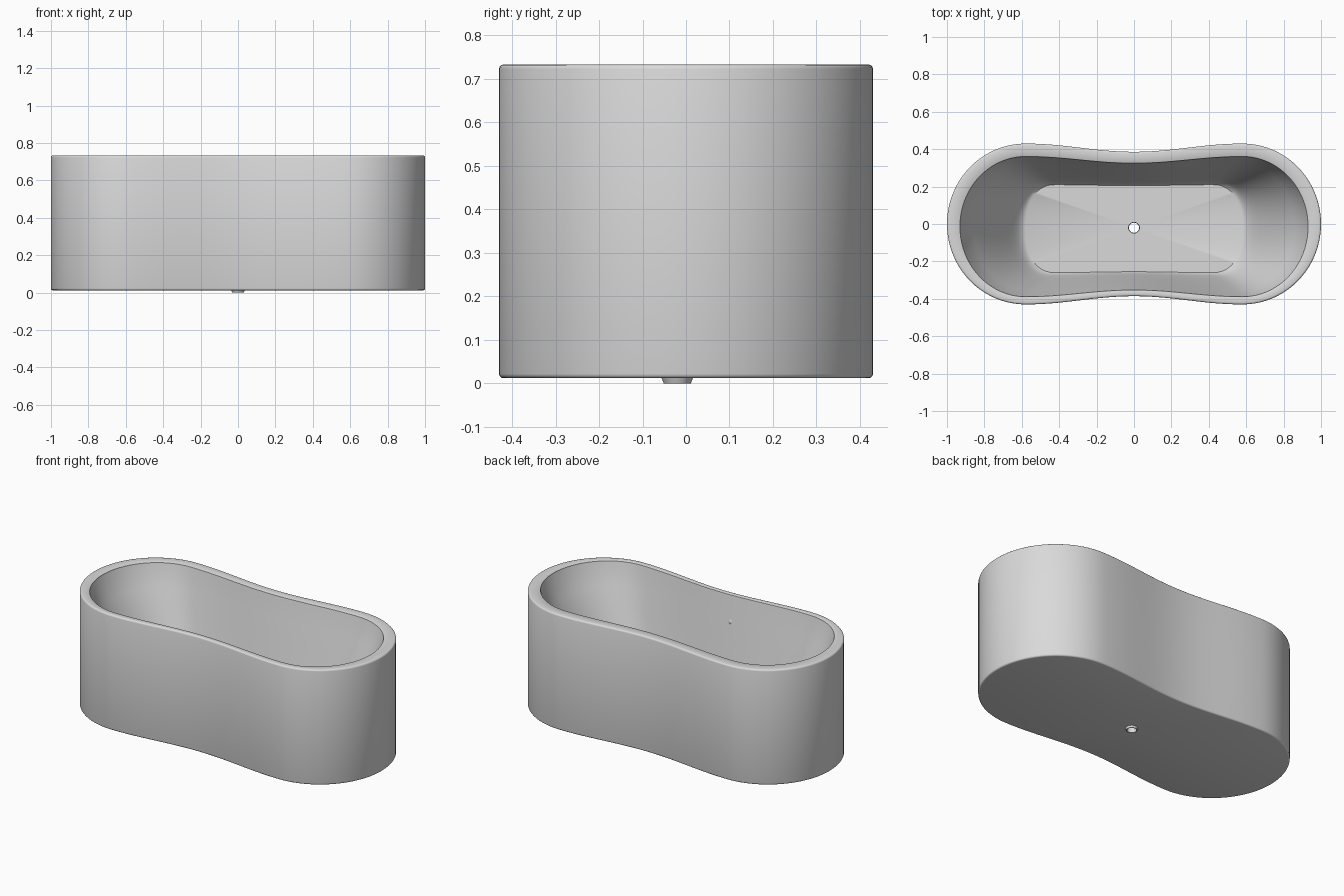
import bpy, bmesh, math
from mathutils import Vector

if "Cube" in bpy.data.objects:
    bpy.data.objects.remove(bpy.data.objects["Cube"])

K = 20  # points per quarter section

enamel = bpy.data.materials.new("light grey enamel")
enamel.diffuse_color = (0.7, 0.7, 0.7, 1)
enamel.use_nodes = True
enamel.node_tree.nodes["Principled BSDF"].inputs["Base Color"].default_value = enamel.diffuse_color


def outline(p, z, inset=0.0):
    """Waisted oval ring: straight-ish sides, superelliptic ends."""
    xc, end, wide, waist, n, cy = p
    end, wide, waist = end - inset, wide - inset, waist - inset
    quarter = []  # from (0, waist) round to (xc + end, 0)
    for i in range(K):
        t = i / K
        quarter.append((xc * t, waist + (wide - waist) * (1 - math.cos(math.pi * t)) / 2))
    for i in range(K + 1):
        a = math.pi / 2 * (1 - i / K)
        quarter.append((xc + end * max(math.cos(a), 0) ** (2 / n),
                        wide * max(math.sin(a), 0) ** (2 / n) if i < K else 0))
    half = quarter + [(x, -y) for x, y in quarter[-2::-1]]
    full = half + [(-x, y) for x, y in half[-2:0:-1]]
    return [(x, y + cy, z) for x, y in full]


def circle(r, z):
    """Drain ring whose points line up with the floor outline."""
    pts = []
    for x, y, _ in outline(FLOOR, 0):
        a = math.atan2(y + 0.02, x)
        pts.append((r * math.cos(a), -0.02 + r * math.sin(a), z))
    return pts


def finish(name, bm, angle):
    bmesh.ops.recalc_face_normals(bm, faces=bm.faces)
    me = bpy.data.meshes.new(name)
    bm.to_mesh(me)
    bm.free()
    ob = bpy.data.objects.new(name, me)
    bpy.context.collection.objects.link(ob)
    me.materials.append(enamel)
    bpy.ops.object.select_all(action='DESELECT')
    ob.select_set(True)
    bpy.context.view_layer.objects.active = ob
    bpy.ops.object.shade_smooth_by_angle(angle=math.radians(angle))
    return ob


# xc, end length, wide half, waist half, exponent, y centre
OUTER = (0.58, 0.42, 0.43, 0.386, 2.0, 0.0)
INNER = (0.58, 0.35, 0.374, 0.338, 2.0, -0.014)
FLOOR = (0.42, 0.16, 0.235, 0.23, 2.3, -0.025)
TOP, BASE, FLOOR_Z, R = 0.733, 0.012, 0.13, 0.01

# tub: one closed loft from the drain, up the outside, over the rim and down inside
rings = [circle(0.031, 0), circle(0.036, BASE)]
arc = [math.radians(a) for a in (0, 30, 60, 90)]
rings += [outline(OUTER, BASE + R * (1 - math.sin(a)), R * (1 - math.cos(a))) for a in reversed(arc)]
rings += [outline(OUTER, TOP - R + R * math.sin(a), R * (1 - math.cos(a))) for a in arc]
rings += [outline(INNER, TOP, -0.004), outline(INNER, TOP - 0.002, -0.001)]
profile = [(0, 0.985), (0.2, 0.78), (0.4, 0.56), (0.6, 0.34), (0.74, 0.19), (0.82, 0.11),
           (0.88, 0.06), (0.94, 0.02), (1, 0)]  # (shrink, height)
for s, h in profile:
    p = [a + (b - a) * s for a, b in zip(INNER, FLOOR)]
    rings.append(outline(p, FLOOR_Z + (TOP - FLOOR_Z) * h))
rings += [circle(0.029, FLOOR_Z), circle(0.027, 0)]

bm = bmesh.new()
loops = [[bm.verts.new(c) for c in ring] for ring in rings]
for j, a in enumerate(loops):
    b = loops[(j + 1) % len(loops)]
    for i in range(len(a)):
        k = (i + 1) % len(a)
        bm.faces.new((a[i], a[k], b[k], b[i]))
finish("bathtub_shell", bm, 35)

# overflow cover: slim rounded bar on the inner front wall
bm = bmesh.new()
shape = []
for side in (1, -1):
    for i in range(9):
        a = math.pi * i / 8 - math.pi / 2
        shape.append((side * (0.056 + 0.014 * math.cos(a)), side * 0.014 * math.sin(a)))
layers = [[bm.verts.new((x * f, y, z * f)) for x, z in shape]
          for y, f in ((-0.012, 1), (0.006, 1), (0.008, 0.95))]
for a, b in zip(layers, layers[1:]):
    for i in range(len(a)):
        k = (i + 1) % len(a)
        bm.faces.new((a[i], a[k], b[k], b[i]))
bm.faces.new(layers[0])
bm.faces.new(layers[-1])
cover = finish("overflow_cover", bm, 35)
cover.location = (-0.02, -0.338, 0.575)
cover.rotation_euler = (math.radians(9), 0, 0)
